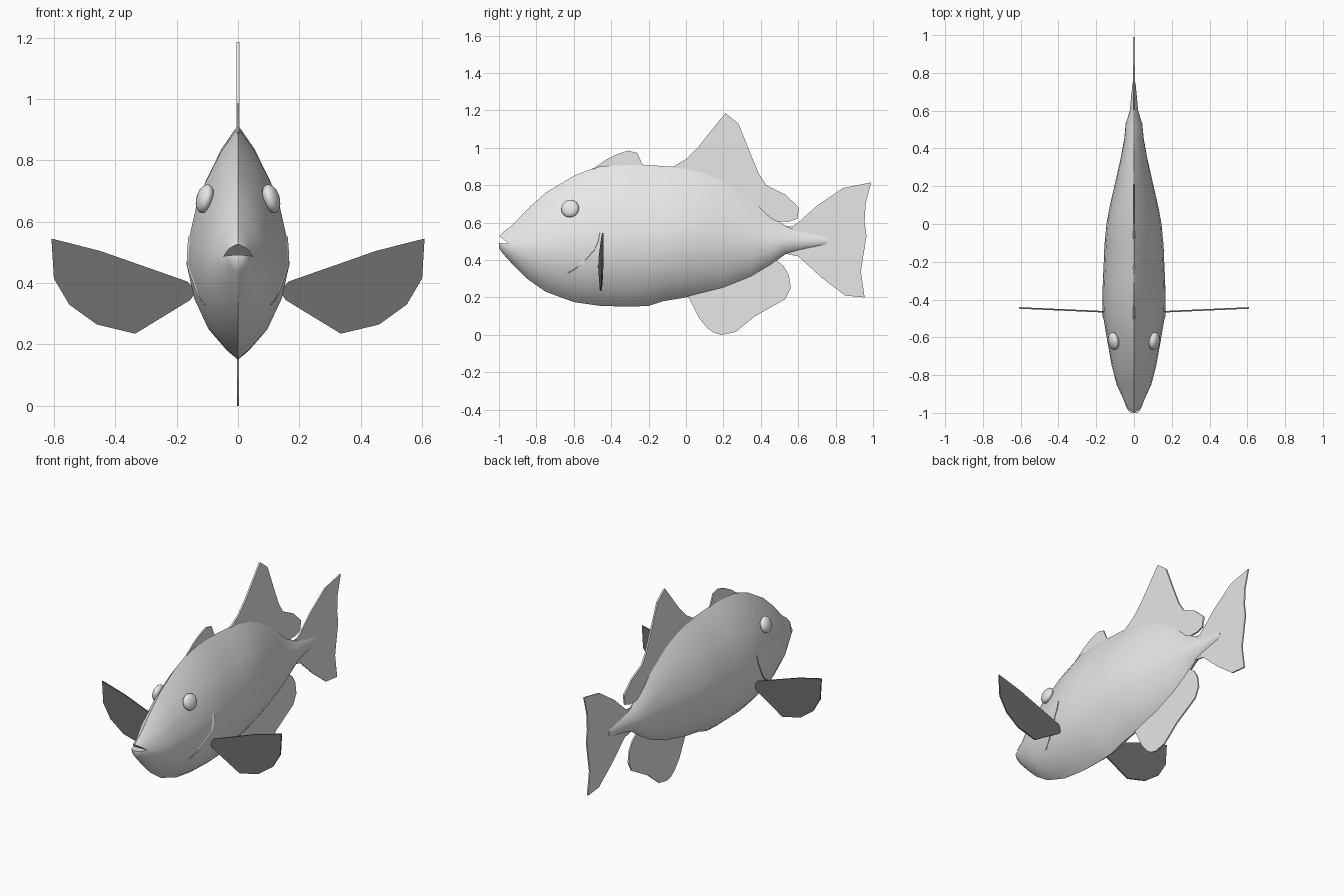
import bpy
import bmesh
import math
from mathutils import Vector

if "Cube" in bpy.data.objects:
    bpy.data.objects.remove(bpy.data.objects["Cube"])


def make_material(name, value):
    mat = bpy.data.materials.new(name)
    mat.use_nodes = True
    color = (value, value, value, 1)
    mat.diffuse_color = color
    mat.node_tree.nodes["Principled BSDF"].inputs["Base Color"].default_value = color
    return mat


light_grey = make_material("light grey", 0.8)
dark_grey = make_material("dark grey", 0.16)


def finish(name, bm, mat, angle=None):
    bmesh.ops.recalc_face_normals(bm, faces=bm.faces[:])
    mesh = bpy.data.meshes.new(name)
    bm.to_mesh(mesh)
    bm.free()
    obj = bpy.data.objects.new(name, mesh)
    bpy.context.collection.objects.link(obj)
    mesh.materials.append(mat)
    if angle:
        smooth(obj, angle)
    return obj


def smooth(obj, angle):
    bpy.ops.object.select_all(action="DESELECT")
    obj.select_set(True)
    bpy.context.view_layer.objects.active = obj
    bpy.ops.object.shade_smooth_by_angle(angle=math.radians(angle))


def plate(name, outline, half, mat, place=lambda a, b, s: (s, a, b)):
    """Flat outline given thickness; place maps outline and side to space."""
    bm = bmesh.new()
    near, far = [[bm.verts.new(place(a, b, s)) for a, b in outline] for s in (-half, half)]
    bm.faces.new(near)
    bm.faces.new(far[::-1])
    n = len(outline)
    for i in range(n):
        j = (i + 1) % n
        bm.faces.new((near[i], far[i], far[j], near[j]))
    return finish(name, bm, mat)


# Body stations along y: position, top, bottom, half width
stations = [
    (-1.0, .525, .465, .018), (-.98, .548, .435, .036), (-.93, .585, .38, .055),
    (-.85, .67, .30, .092), (-.75, .76, .23, .118), (-.6, .85, .175, .145),
    (-.46, .905, .155, .168), (-.3, .915, .15, .165), (-.2, .907, .155, .16),
    (-.12, .902, .18, .157), (0, .895, .2, .146), (.1, .87, .225, .127),
    (.2, .83, .25, .104), (.35, .73, .31, .07), (.45, .635, .37, .052),
    (.53, .585, .43, .044), (.6, .56, .45, .022), (.75, .53, .48, .008),
]
# Half cross-section: fraction from top to bottom, fraction of half width
section = [(0, 0), (.1, .32), (.24, .64), (.34, .81), (.47, .94), (.59, 1),
           (.74, .85), (.87, .58), (.96, .22), (1, 0)]


def lerp_table(table, key):
    for a, b in zip(table, table[1:]):
        if key <= b[0]:
            f = (key - a[0]) / (b[0] - a[0])
            return [p + (q - p) * f for p, q in zip(a, b)]
    return table[-1]


def surface_x(y, z):
    _, top, bottom, width = lerp_table(stations, y)
    return width * lerp_table(section, (top - z) / (top - bottom))[1]


bm = bmesh.new()
loop = [(t, w) for t, w in section] + [(t, -w) for t, w in section[-2:0:-1]]
rings = [[bm.verts.new((w * width, y, top + (bottom - top) * t)) for t, w in loop]
         for y, top, bottom, width in stations]
for a, b in zip(rings, rings[1:]):
    for i in range(len(loop)):
        j = (i + 1) % len(loop)
        bm.faces.new((a[i], a[j], b[j], b[i]))
bm.faces.new(rings[0])
bm.faces.new(rings[-1][::-1])
body = finish("body", bm, light_grey)

# Mouth notch cut into the snout
cutter = plate("mouth_cutter", [(-1.06, .575), (-.945, .487), (-1.06, .495)], .2, light_grey)
cutter.hide_render = True
bpy.context.view_layer.objects.active = body
cut = body.modifiers.new("mouth", "BOOLEAN")
cut.operation = "DIFFERENCE"
cut.solver = "EXACT"
cut.object = cutter
bpy.ops.object.modifier_apply(modifier=cut.name)
bpy.data.objects.remove(cutter)
smooth(body, 50)

# Fins along the centre line, outlined in y and z
plate("front_dorsal_fin", [
    (-.52, .87), (-.43, .935), (-.37, .965), (-.31, .985), (-.26, .972),
    (-.235, .915), (-.2, .88)], .004, light_grey)
plate("rear_dorsal_fin", [
    (-.1, .88), (-.05, .91), (0, .94), (.07, 1.01), (.21, 1.185), (.28, 1.13),
    (.34, .98), (.39, .86), (.43, .80), (.53, .75), (.605, .68), (.595, .62),
    (.55, .605), (.49, .605), (.4, .6), (.2, .75)], .005, light_grey)
plate("anal_fin", [
    (0, .23), (.02, .19), (.07, .09), (.115, .035), (.15, .01), (.19, 0),
    (.265, .015), (.37, .1), (.53, .19), (.56, .25), (.55, .32), (.52, .37),
    (.48, .40), (.4, .4), (.2, .3)], .004, light_grey)
plate("tail_fin", [
    (.5, .58), (.57, .58), (.6, .6), (.7, .69), (.84, .785), (.99, .815),
    (.96, .7), (.955, .6), (.965, .53), (.935, .34), (.955, .20), (.85, .21),
    (.72, .31), (.6, .42), (.55, .43), (.5, .44)], .004, light_grey)

# Paired parts: pectoral fins, eyes and gill edges
pectoral = [(.135, .375), (.165, .405), (.45, .505), (.608, .545), (.6, .415),
            (.55, .33), (.46, .265), (.335, .235), (.155, .345)]
gill = [(-.63, .33), (-.58, .36), (-.54, .40), (-.49, .455), (-.47, .50), (-.46, .55)]

for side, label in ((1, "left"), (-1, "right")):
    plate(label + "_pectoral_fin", pectoral, .004, dark_grey,
          lambda a, b, s: (side * a, -.465 + .045 * (a - .15) + s, b))

    bpy.ops.mesh.primitive_uv_sphere_add(segments=20, ring_count=12, radius=1)
    eye = bpy.context.object
    eye.name = label + "_eye"
    eye.scale = (.027, .048, .048)
    eye.location = (side * .108, -.62, .675)
    eye.rotation_euler = (0, side * math.radians(-16), side * math.radians(-10))
    eye.data.materials.append(light_grey)
    smooth(eye, 60)

    # Thin raised rim that follows the flank
    bm = bmesh.new()
    rows = []
    for y, z in gill:
        x = surface_x(y, z)
        rows.append([bm.verts.new(Vector((side * (x + lift), y + dy, z - dy)))
                     for lift, dy in ((-.006, -.012), (.004, 0), (-.006, .003))])
    for a, b in zip(rows, rows[1:]):
        for i in range(3):
            j = (i + 1) % 3
            bm.faces.new((a[i], a[j], b[j], b[i]))
    bm.faces.new(rows[0])
    bm.faces.new(rows[-1])
    finish(label + "_gill_edge", bm, light_grey, 40)
